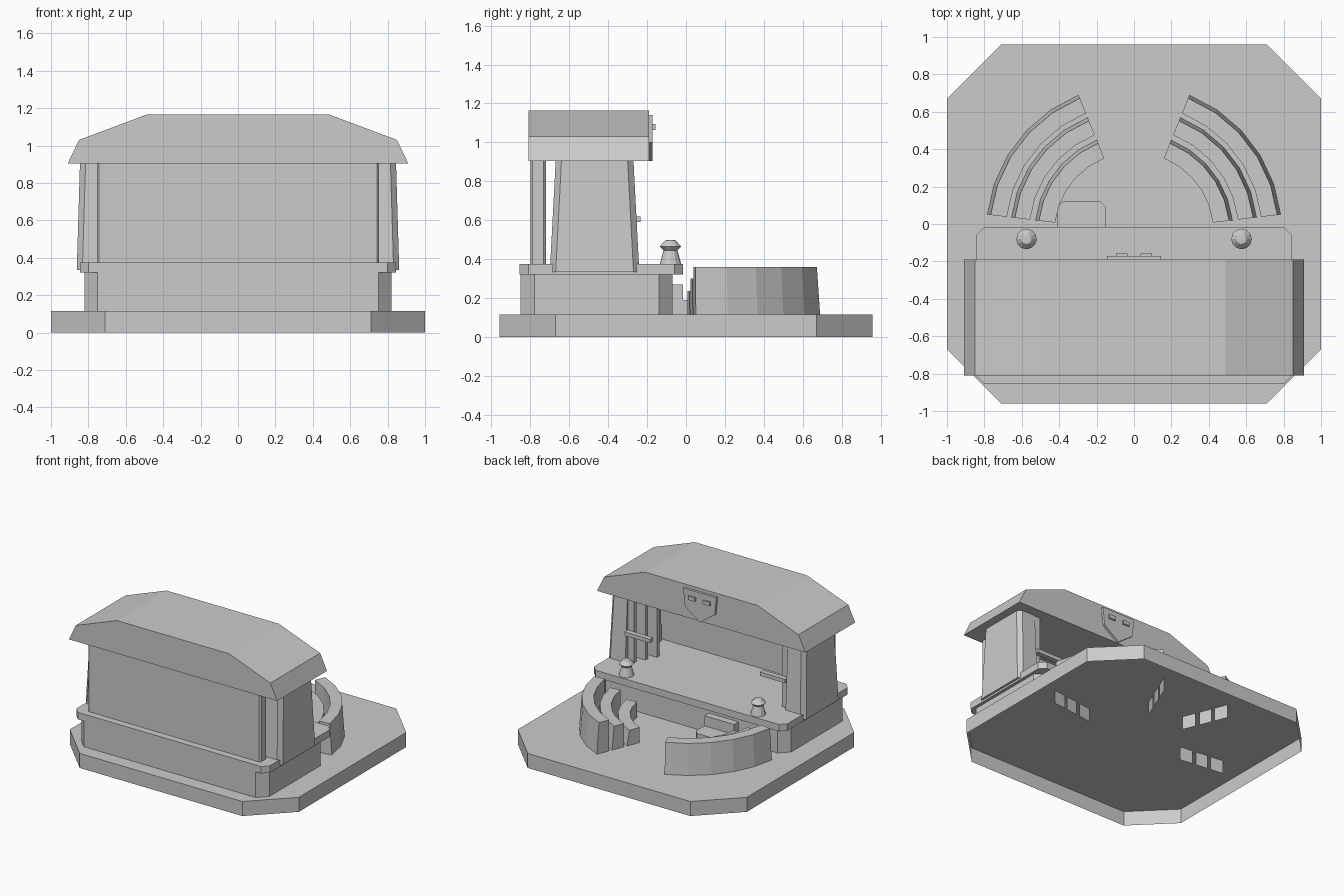
import bpy, bmesh, math

if "Cube" in bpy.data.objects:
    bpy.data.objects.remove(bpy.data.objects["Cube"], do_unlink=True)

stone = bpy.data.materials.new("plain_grey")
stone.use_nodes = True
GREY = (0.6, 0.6, 0.6, 1)
stone.diffuse_color = GREY
stone.node_tree.nodes["Principled BSDF"].inputs["Base Color"].default_value = GREY


def finish(name, bm):
    bmesh.ops.recalc_face_normals(bm, faces=bm.faces)
    mesh = bpy.data.meshes.new(name)
    bm.to_mesh(mesh)
    bm.free()
    mesh.materials.append(stone)
    obj = bpy.data.objects.new(name, mesh)
    bpy.context.collection.objects.link(obj)
    return obj


def loft(name, rings, cap_start=True, cap_end=True):
    """Skin a row of equal closed rings."""
    bm = bmesh.new()
    loops = [[bm.verts.new(p) for p in ring] for ring in rings]
    for a, b in zip(loops, loops[1:]):
        for i in range(len(a)):
            j = (i + 1) % len(a)
            bm.faces.new((a[i], a[j], b[j], b[i]))
    if cap_start:
        bm.faces.new(loops[0])
    if cap_end:
        bm.faces.new(loops[-1])
    return finish(name, bm)


def octagon(x0, x1, y0, y1, c, z):
    return [(x0 + c, y0, z), (x1 - c, y0, z), (x1, y0 + c, z), (x1, y1 - c, z),
            (x1 - c, y1, z), (x0 + c, y1, z), (x0, y1 - c, z), (x0, y0 + c, z)]


def slab(name, x0, x1, y0, y1, c, z0, z1, floor=True):
    return loft(name, [octagon(x0, x1, y0, y1, c, z) for z in (z0, z1)], floor)


def box(name, x0, x1, y0, y1, z0, z1):
    return loft(name, [[(x0, y0, z), (x1, y0, z), (x1, y1, z), (x0, y1, z)] for z in (z0, z1)])


def extrude_y(name, outline, y0, y1):
    return loft(name, [[(x, y, z) for x, z in outline] for y in (y0, y1)])


def both_sides(obj):
    mod = obj.modifiers.new("mirror", 'MIRROR')
    mod.use_axis[0] = True


GROUND = 0.115
DECK = 0.375
EAVE = 0.905

# Ground plate (open underneath), stage plinth and deck
slab("ground_plate", -1, 1, -0.96, 0.96, 0.29, 0, GROUND, floor=False)
slab("stage_plinth", -0.82, 0.82, -0.85, -0.07, 0.07, GROUND, 0.32)
slab("stage_deck", -0.845, 0.845, -0.855, -0.015, 0.045, 0.32, DECK)

# Rear wall and roof
slab("rear_wall", -0.755, 0.755, -0.8, -0.72, 0.012, DECK, EAVE)
half = [(0.91, EAVE), (0.85, 1.03), (0.49, 1.165)]
extrude_y("roof", half + [(-x, z) for x, z in reversed(half)], -0.81, -0.19)


# Tapered side pillars with bevelled outer corners
def pillar_ring(x, y0, y1, z):
    c = 0.03
    return [(0.7, y0, z), (x - c, y0, z), (x, y0 + c, z), (x, y1 - c, z), (x - c, y1, z), (0.7, y1, z)]


both_sides(loft("side_pillar", [pillar_ring(0.862, -0.7, -0.24, 0.335),
                                pillar_ring(0.845, -0.67, -0.27, EAVE)]))

# Stage wings: stepped upright panels with a cross bar
for i in range(3):
    x, y = 0.69 - 0.04 * i, -0.29 - 0.085 * i
    both_sides(box(f"wing_panel_{i + 1}", x - 0.045, x + 0.045, y - 0.015, y + 0.015, DECK, EAVE))
both_sides(box("wing_bar", 0.48, 0.7, -0.275, -0.235, 0.59, 0.62))

# Shield on the gable with two small blocks
extrude_y("shield", [(-0.145, 1.14), (0.145, 1.14), (0.13, 1.0), (0, EAVE), (-0.13, 1.0)], -0.19, -0.172)
both_sides(box("shield_block", 0.035, 0.095, -0.172, -0.158, 1.065, 1.095))

# Flared lamps at the stage edge
lamp_profile = [(0.055, DECK), (0.036, 0.445), (0.055, 0.465), (0.028, 0.495), (0.02, 0.497)]
SIDES = 12
both_sides(loft("stage_lamp", [[(0.575 + r * math.cos(i * math.tau / SIDES),
                                 -0.08 + r * math.sin(i * math.tau / SIDES), z)
                                for i in range(SIDES)] for r, z in lamp_profile]))

# Curved benches, stepping up outwards, with end panels through the plate
CENTRE_Y, SEGMENTS = -0.043, 5
for name, r_in, r_out, top in (("inner", 0.425, 0.53, 0.235), ("middle", 0.56, 0.66, 0.3),
                               ("outer", 0.685, 0.79, 0.36)):
    def section(angle, profile):
        a = math.radians(angle)
        return [(r * math.cos(a), CENTRE_Y + r * math.sin(a), z) for r, z in profile]
    shape = [(r_in, GROUND), (r_in, top), (r_out - 0.018, top), (r_out, GROUND)]
    angles = [6.8 + 61.2 * i / SEGMENTS for i in range(SEGMENTS + 1)]
    both_sides(loft(f"{name}_bench", [section(a, shape) for a in angles]))
    foot = [(r_in, 0.01), (r_in, GROUND), (r_out, GROUND), (r_out, 0.01)]
    for label, a in (("near", 6.8), ("far", 67.8)):
        both_sides(loft(f"{name}_bench_{label}_foot", [section(a, foot), section(a + 0.2, foot)]))

# Steps up to the stage
step = [(-0.41, -0.02), (-0.15, -0.02), (-0.15, 0.09), (-0.18, 0.12), (-0.38, 0.12), (-0.41, 0.09)]
loft("lower_step", [[(x, y, z) for x, y in step] for z in (GROUND, 0.19)])
box("upper_step", -0.41, -0.15, -0.07, -0.015, GROUND, 0.27)
